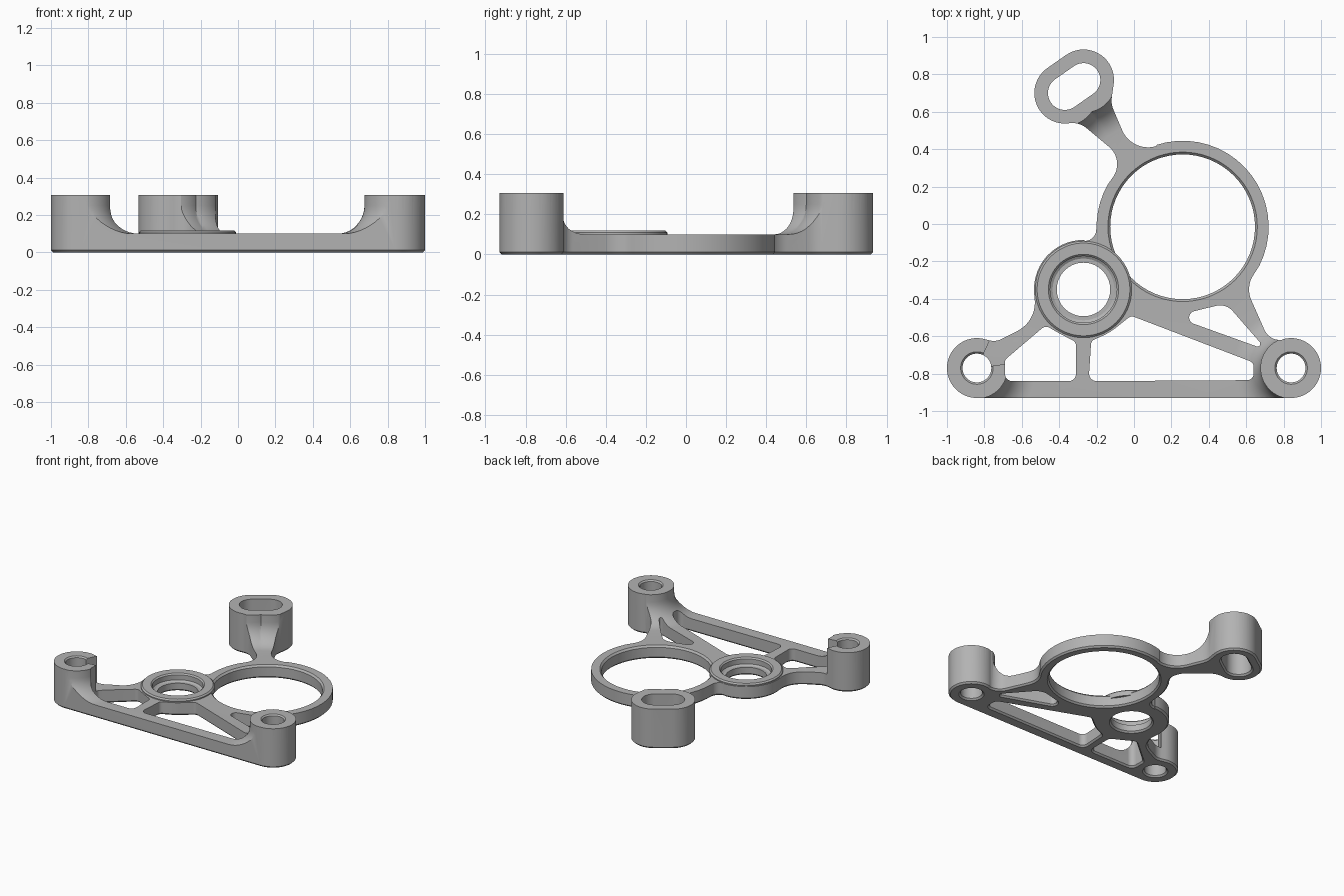
import bpy, bmesh
from math import sin, cos, acos, atan2, pi, tau, radians, hypot

cube = bpy.data.objects.get("Cube")
if cube:
    bpy.data.objects.remove(cube)

metal = bpy.data.materials.new("plain grey metal")
metal.use_nodes = True
GREY = (0.45, 0.45, 0.45, 1)
metal.diffuse_color = GREY
metal.node_tree.nodes["Principled BSDF"].inputs["Base Color"].default_value = GREY

PLATE, TOP = 0.1, 0.306
LEFT_FOOT, RIGHT_FOOT = (-0.84, -0.77), (0.84, -0.77)
SLOT_A, SLOT_B = (-0.27, 0.77), (-0.37, 0.70)
RING, HUB = (0.26, -0.015), (-0.27, -0.35)


def belt(circles):
    """Closed path of tangent lines and arcs; a negative radius curves inward."""
    if len(circles) == 1:
        x, y, r = circles[0]
        return [(x + r * cos(i * tau / 64), y + r * sin(i * tau / 64)) for i in range(64)]
    n = len(circles)
    normals = []
    for i, (x, y, r) in enumerate(circles):
        x2, y2, r2 = circles[(i + 1) % n]
        dist = hypot(x2 - x, y2 - y)
        ratio = max(-1, min(1, (r - r2) / dist))
        normals.append(atan2(y2 - y, x2 - x) - acos(ratio))
    path = []
    for i, (x, y, r) in enumerate(circles):
        start, end = normals[i - 1], normals[i]
        turn = 1 if r > 0 else -1
        sweep = ((end - start) * turn) % tau
        if sweep > 6.1:
            sweep = 0
        steps = max(1, round(sweep / radians(7)))
        for k in range(steps + 1):
            a = start + turn * sweep * k / steps
            p = (x + r * cos(a), y + r * sin(a))
            if not path or hypot(p[0] - path[-1][0], p[1] - path[-1][1]) > 0.003:
                path.append(p)
    return path


def add_object(name, bm, helper=False):
    bmesh.ops.remove_doubles(bm, verts=bm.verts, dist=0.0002)
    bmesh.ops.recalc_face_normals(bm, faces=bm.faces)
    mesh = bpy.data.meshes.new(name)
    bm.to_mesh(mesh)
    bm.free()
    obj = bpy.data.objects.new(name, mesh)
    bpy.context.collection.objects.link(obj)
    mesh.materials.append(metal)
    obj.hide_render = helper
    return obj


def revolve(name, centre, profile, helper=True):
    bm = bmesh.new()
    verts = [bm.verts.new((centre[0] + r, centre[1], z)) for r, z in profile]
    edges = [bm.edges.new((verts[i - 1], v)) for i, v in enumerate(verts)
             if profile[i][0] > 0 or profile[i - 1][0] > 0]
    bmesh.ops.spin(bm, geom=verts + edges, cent=(*centre, 0), axis=(0, 0, 1),
                   angle=tau, steps=72)
    return add_object(name, bm, helper)


def prism(name, points, z0, z1):
    bm = bmesh.new()
    face = bm.faces.new([bm.verts.new((x, y, z0)) for x, y in points])
    top = bmesh.ops.extrude_face_region(bm, geom=[face])["geom"]
    for v in top:
        if isinstance(v, bmesh.types.BMVert):
            v.co.z = z1
    return add_object(name, bm, True)


def subtract(obj, cutters):
    for c in cutters:
        mod = obj.modifiers.new("cut", "BOOLEAN")
        mod.operation, mod.solver, mod.object = "DIFFERENCE", "EXACT", c
    bpy.context.view_layer.update()
    mesh = bpy.data.meshes.new_from_object(
        obj.evaluated_get(bpy.context.evaluated_depsgraph_get()))
    obj.modifiers.clear()
    obj.data = mesh
    for c in cutters:
        bpy.data.objects.remove(c)


# Outer outline, anticlockwise from the left foot
outline = [
    (*LEFT_FOOT, 0.16), (*RIGHT_FOOT, 0.16),
    (0.78, -0.53, -0.09), (0.755, -0.35, -0.14),
    (*RING, 0.46), (0.075, 0.56, -0.15), (0.005, 0.66, -0.125),
    (*SLOT_A, 0.163), (*SLOT_B, 0.163),
    (-0.33, 0.42, -0.12), (-0.21, 0.32, -0.12),
    (*RING, 0.46), (-0.262, -0.03, -0.06),
    (*HUB, 0.265), (-0.70, -0.42, -0.17), (-0.75, -0.53, -0.095),
]

# Pockets between the struts, and the bores
left_pocket = [(-0.65, -0.80, 0.04), (-0.35, -0.80, 0.04), (-0.34, -0.65, 0.03),
               (*HUB, -0.268), (-0.47, -0.585, 0.035), (-0.66, -0.74, 0.03)]
middle_pocket = [(-0.20, -0.80, 0.04), (0.605, -0.80, 0.035), (0.605, -0.765, 0.035),
                 (-0.01, -0.53, 0.035), (*HUB, -0.268), (-0.20, -0.645, 0.03)]
right_pocket = [(0.33, -0.50, 0.035), (0.66, -0.64, 0.015), (0.46, -0.525, 0.09)]
slot = [(*SLOT_A, 0.09), (*SLOT_B, 0.09)]
bores = [[(*LEFT_FOOT, 0.077)], [(*RIGHT_FOOT, 0.077)], [(*RING, 0.387)], [(*HUB, 0.143)]]

# Tall filled outline with a chamfered lower edge
curve = bpy.data.curves.new("frame_outline", "CURVE")
curve.dimensions, curve.fill_mode = "2D", "BOTH"
chamfer, height = 0.012, 0.36
curve.bevel_depth, curve.bevel_resolution = chamfer, 0
curve.offset, curve.extrude = -chamfer, height / 2 - chamfer
for loop in [outline, left_pocket, middle_pocket, right_pocket, slot] + bores:
    pts = belt(loop)
    if hypot(pts[0][0] - pts[-1][0], pts[0][1] - pts[-1][1]) < 0.003:
        pts.pop()
    spline = curve.splines.new("POLY")
    spline.points.add(len(pts) - 1)
    for p, (x, y) in zip(spline.points, pts):
        p.co = (x, y, 0, 1)
    spline.use_cyclic_u = True
source = bpy.data.objects.new("outline_source", curve)
bpy.context.collection.objects.link(source)
bpy.context.view_layer.update()
flat = bpy.data.meshes.new_from_object(
    source.evaluated_get(bpy.context.evaluated_depsgraph_get()))
bpy.data.objects.remove(source)
bm = bmesh.new()
bm.from_mesh(flat)
bmesh.ops.translate(bm, verts=bm.verts, vec=(0, 0, height / 2))
frame = add_object("frame", bm)


# Space above the plate, leaving flared bosses standing
def flare(centre, r, bore):
    sweep = [(r + 0.15 * (1 - cos(a)), 0.25 - 0.15 * sin(a))
             for a in [i * pi / 20 for i in range(11)]]
    rim = [(0, TOP - 0.02), (bore - 0.01, TOP - 0.02), (bore + 0.01, TOP)] if bore else [(0, TOP)]
    return revolve("flare", centre, rim + [(r, TOP)] + sweep + [(r + 0.15, 0.05), (0, 0.05)])


clearance = prism("clearance", [(-1.2, -1.2), (1.2, -1.2), (1.2, 1.2), (-1.2, 1.2)], PLATE, 0.5)
subtract(clearance, [flare(LEFT_FOOT, 0.164, 0.077), flare(RIGHT_FOOT, 0.164, 0.077),
                     flare(SLOT_A, 0.176, 0), flare(SLOT_B, 0.176, 0)])

# Open side of the left foot, hub counterbore and ring rim chamfer
gap = prism("foot_gap", [LEFT_FOOT] + [
    (LEFT_FOOT[0] + 0.35 * cos(radians(a)), LEFT_FOOT[1] + 0.35 * sin(radians(a)))
    for a in (8, 35, 65)], PLATE + 0.002, 0.5)
counterbore = revolve("counterbore", HUB, [(0, 0.06), (0.165, 0.06), (0.18, 0.07), (0.18, 0.2), (0, 0.2)])
rim = revolve("ring_rim", RING, [(0, 0.085), (0.386, 0.085), (0.404, 0.105), (0, 0.105)])
subtract(frame, [clearance, gap, counterbore, rim])

# Raised collar on the hub
collar = revolve("hub_collar", HUB, [(0.178, 0.07), (0.258, 0.07), (0.258, 0.108),
                                     (0.248, 0.118), (0.188, 0.118), (0.178, 0.108)], False)

for obj in (frame, collar):
    bpy.ops.object.select_all(action="DESELECT")
    obj.select_set(True)
    bpy.context.view_layer.objects.active = obj
    bpy.ops.object.shade_smooth_by_angle(angle=radians(30))
